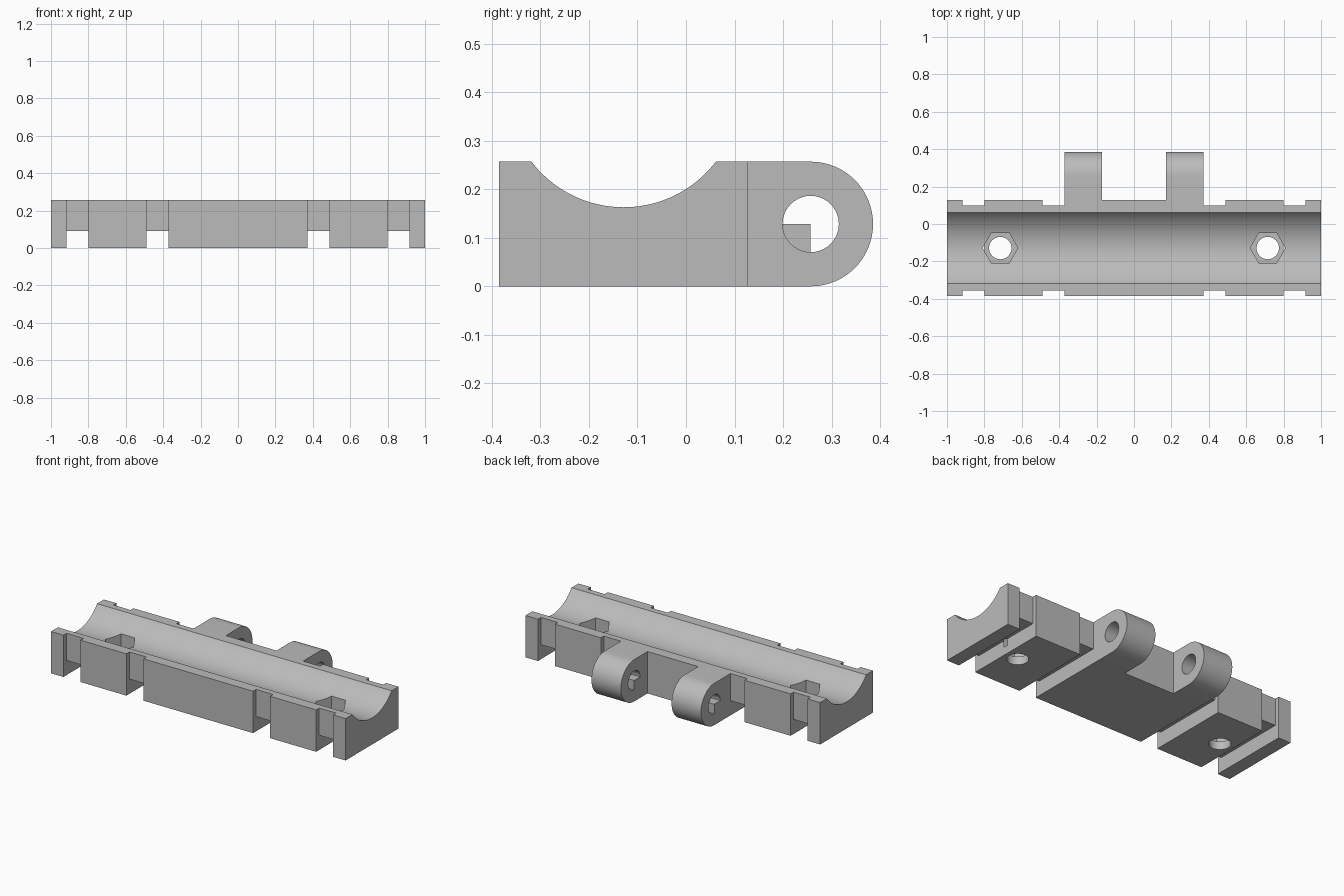
import bpy, bmesh, math
from mathutils import Vector

cube = bpy.data.objects.get("Cube")
if cube:
    bpy.data.objects.remove(cube, do_unlink=True)

grey = bpy.data.materials.new("plain_grey")
grey.use_nodes = True
colour = (0.5, 0.5, 0.5, 1)
grey.diffuse_color = colour
grey.node_tree.nodes["Principled BSDF"].inputs["Base Color"].default_value = colour

HEIGHT = 0.257
FRONT, BACK = -0.385, 0.128
MID_Y = (FRONT + BACK) / 2
HOLE_R = 0.058
PIN_Y, PIN_Z = 0.257, HEIGHT / 2


def arc(cy, cz, r, start, end, steps):
    """Points along an arc, angles in degrees."""
    angles = [math.radians(start + (end - start) * i / steps) for i in range(steps + 1)]
    return [(cy + r * math.cos(a), cz + r * math.sin(a)) for a in angles]


def prism(name, outline, lo, hi, axis="X"):
    """Extrude an outline: (y, z) along X, or (x, y) along Z."""
    bm = bmesh.new()
    place = (lambda p: (lo, *p)) if axis == "X" else (lambda p: (*p, lo))
    face = bm.faces.new([bm.verts.new(place(p)) for p in outline])
    moved = bmesh.ops.extrude_face_region(bm, geom=[face])["geom"]
    step = Vector((hi - lo, 0, 0)) if axis == "X" else Vector((0, 0, hi - lo))
    bmesh.ops.translate(bm, vec=step, verts=[v for v in moved if isinstance(v, bmesh.types.BMVert)])
    bmesh.ops.recalc_face_normals(bm, faces=bm.faces)
    mesh = bpy.data.meshes.new(name)
    bm.to_mesh(mesh)
    bm.free()
    mesh.materials.append(grey)
    obj = bpy.data.objects.new(name, mesh)
    bpy.context.collection.objects.link(obj)
    return obj


def select(obj):
    bpy.ops.object.select_all(action="DESELECT")
    obj.select_set(True)
    bpy.context.view_layer.objects.active = obj


def cut(obj, cutter):
    mod = obj.modifiers.new("cut", "BOOLEAN")
    mod.operation, mod.solver, mod.object = "DIFFERENCE", "EXACT", cutter
    select(obj)
    bpy.ops.object.modifier_apply(modifier=mod.name)
    bpy.data.objects.remove(cutter, do_unlink=True)


def smooth(obj):
    select(obj)
    bpy.ops.object.shade_smooth_by_angle(angle=math.radians(25))


# Cradle body with a round trough along its top
radius, centre_z = 0.239, 0.402
half = math.degrees(math.acos((centre_z - HEIGHT) / radius))
trough = arc(MID_Y, centre_z, radius, -90 - half, -90 + half, 40)
body = prism("cradle_body",
             [(FRONT, 0), (FRONT, HEIGHT)] + trough + [(BACK, HEIGHT), (BACK, 0)], -1, 1)

# Strap grooves around the sides and bottom
inner_front, inner_back, roof = FRONT + 0.03, BACK - 0.028, 0.09
groove = [(-0.5, -0.1), (-0.5, 0.4), (inner_front, 0.4), (inner_front, roof),
          (inner_back, roof), (inner_back, 0.4), (0.3, 0.4), (0.3, -0.1)]
for side in (-1, 1):
    for near, far in ((0.372, 0.488), (0.8, 0.916)):
        lo, hi = sorted((side * near, side * far))
        cut(body, prism("groove_cutter", groove, lo, hi))

# Bolt holes with hexagonal nut pockets
for side in (-1, 1):
    x = side * 0.715
    cut(body, prism("nut_cutter", arc(x, MID_Y, 0.094, 0, 300, 5), 0.05, 0.4, "Z"))
    cut(body, prism("bolt_cutter", arc(x, MID_Y, 0.06, 0, 348.75, 31), -0.1, 0.4, "Z"))
smooth(body)

# Hinge lugs, each with a pin hole and a quarter-round stop at its right end
lug_outline = ([(BACK, 0)] + arc(PIN_Y, PIN_Z, HEIGHT / 2, -90, 90, 32) + [(BACK, HEIGHT)])
stop_outline = [(PIN_Y, PIN_Z)] + arc(PIN_Y, PIN_Z, HOLE_R, 180, 270, 10)
for label, lo in (("right", -0.372), ("left", 0.172)):
    lug = prism("hinge_lug_" + label, lug_outline, lo, lo + 0.2)
    cut(lug, prism("pin_cutter", arc(PIN_Y, PIN_Z, HOLE_R, 0, 351, 39), lo - 0.1, lo + 0.3))
    smooth(lug)
    smooth(prism("pin_stop_" + label, stop_outline, lo, lo + 0.08))
